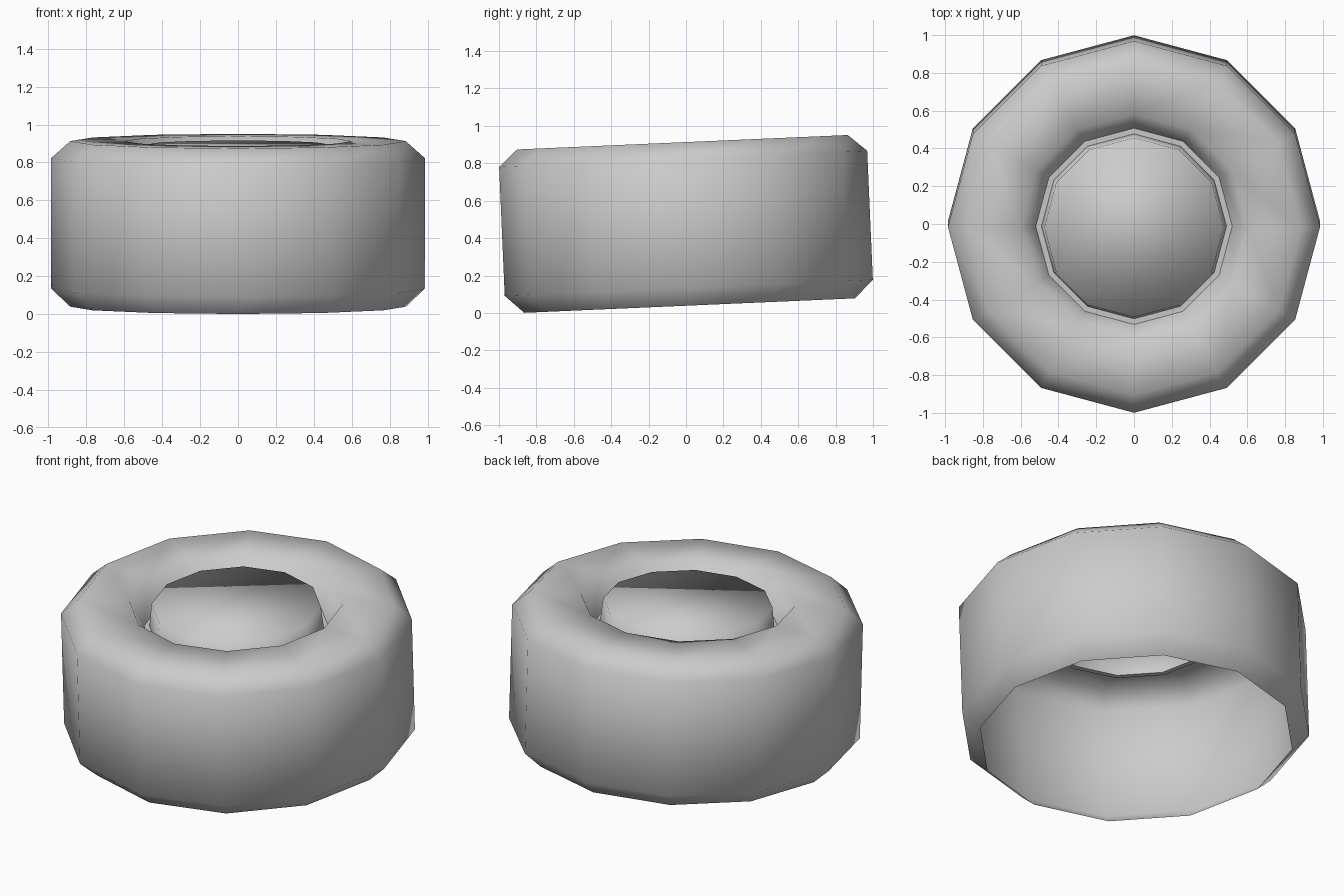
import bpy, bmesh
from math import cos, sin, tau, radians

if "Cube" in bpy.data.objects:
    bpy.data.objects.remove(bpy.data.objects["Cube"])

SIDES = 12
TILT = radians(2.5)
CENTRE_Z = 0.476


def lathe(name, profile, cap_end=False, sharp_rings=()):
    """Spin an (r, z) profile into an open, smooth-shaded low-poly shell."""
    bm = bmesh.new()
    rings = [[bm.verts.new((r * cos(tau * i / SIDES), r * sin(tau * i / SIDES), z))
              for i in range(SIDES)] for r, z in profile]
    for a, b in zip(rings, rings[1:]):
        for i in range(SIDES):
            j = (i + 1) % SIDES
            bm.faces.new((a[i], a[j], b[j], b[i]))
    if cap_end:
        bm.faces.new(rings[-1])
    for f in bm.faces:
        f.smooth = True
    for k in sharp_rings:
        for i in range(SIDES):
            bm.edges.get((rings[k][i], rings[k][(i + 1) % SIDES])).smooth = False
    mesh = bpy.data.meshes.new(name)
    bm.to_mesh(mesh)
    bm.free()
    obj = bpy.data.objects.new(name, mesh)
    bpy.context.collection.objects.link(obj)
    # the whole model leans slightly, back edge raised
    obj.location.z = CENTRE_Z
    obj.rotation_euler.x = TILT
    return obj


# Heights are measured from the middle of the body
lathe("wheel_shell", [
    (0.885, -0.437),   # open lower rim
    (0.985, -0.342),   # lower chamfer
    (0.985, 0.348),    # outer wall
    (0.885, 0.437),    # upper chamfer
    (0.60, 0.437),     # flat top ring
    (0.52, 0.28),      # slope into the recess
    (0.49, 0.28),      # narrow ledge
    (0.475, 0.42),     # raised hub wall
], cap_end=True, sharp_rings=(5, 6))
